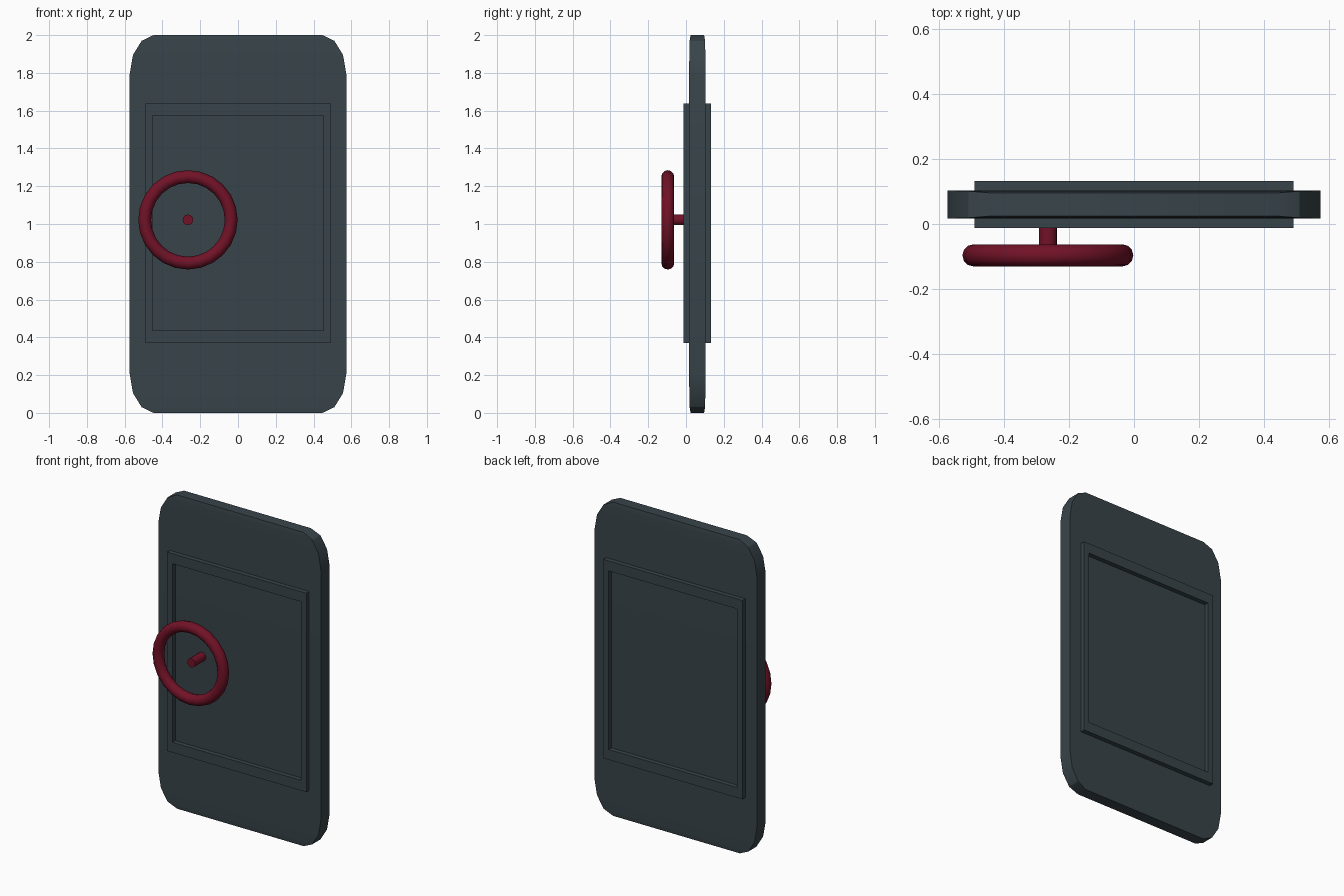
import bpy, bmesh, math
from mathutils import Matrix

if "Cube" in bpy.data.objects:
    bpy.data.objects.remove(bpy.data.objects["Cube"])


def material(name, rgb):
    m = bpy.data.materials.new(name)
    m.diffuse_color = (*rgb, 1)
    m.use_nodes = True
    m.node_tree.nodes["Principled BSDF"].inputs["Base Color"].default_value = m.diffuse_color
    return m


STEEL = material("dark slate steel", (0.040, 0.058, 0.068))
RED = material("deep red", (0.165, 0.006, 0.020))
YC = 0.06  # middle plane of the door


def make(name, bm, mat, smooth=None):
    bmesh.ops.recalc_face_normals(bm, faces=bm.faces)
    me = bpy.data.meshes.new(name)
    bm.to_mesh(me)
    bm.free()
    me.materials.append(mat)
    ob = bpy.data.objects.new(name, me)
    bpy.context.collection.objects.link(ob)
    if smooth:
        bpy.ops.object.select_all(action='DESELECT')
        ob.select_set(True)
        bpy.context.view_layer.objects.active = ob
        bpy.ops.object.shade_smooth_by_angle(angle=math.radians(smooth))
    return ob


# Door slab: rows of (half width, height from middle, half thickness), thinner at the ends
upper = [(0.574, 0.79, 0.0435), (0.556, 0.895, 0.0425),
         (0.51, 0.97, 0.041), (0.447, 1.0, 0.036)]
rows = [(x, -z, t) for x, z, t in reversed(upper)] + upper
bm = bmesh.new()
rings = [[bm.verts.new((sx * x, YC + sy * t, 1 + z))
          for sx, sy in ((-1, -1), (1, -1), (1, 1), (-1, 1))] for x, z, t in rows]
for a, b in zip(rings, rings[1:]):
    for i in range(4):
        j = (i + 1) % 4
        bm.faces.new((a[i], a[j], b[j], b[i]))
bm.faces.new(rings[0])
bm.faces.new(rings[-1])
make("door_slab", bm, STEEL, 30)

# Raised rectangular frame, standing out of both sides of the slab
bm = bmesh.new()
loops = []
for x, z0, z1 in ((0.491, 0.37, 1.638), (0.453, 0.435, 1.574)):
    for y in (YC - 0.0725, YC + 0.0725):
        loops.append([bm.verts.new(p) for p in
                      ((-x, y, z0), (x, y, z0), (x, y, z1), (-x, y, z1))])
of, ob_, nf, nb = loops
for a, b in ((of, nf), (nf, nb), (nb, ob_), (ob_, of)):
    for i in range(4):
        j = (i + 1) % 4
        bm.faces.new((a[i], a[j], b[j], b[i]))
make("door_frame_panel", bm, STEEL)

# Hand wheel ring
WX, WY, WZ = -0.265, -0.0965, 1.022
MAJOR, MINOR, NU, NV = 0.229, 0.034, 24, 12
bm = bmesh.new()
grid = []
for u in range(NU):
    a = 2 * math.pi * u / NU
    ring = []
    for v in range(NV):
        b = 2 * math.pi * v / NV
        r = MAJOR + MINOR * math.cos(b)
        ring.append(bm.verts.new((WX + r * math.cos(a), WY + MINOR * math.sin(b),
                                  WZ + r * math.sin(a))))
    grid.append(ring)
for u in range(NU):
    for v in range(NV):
        p, q = grid[u], grid[(u + 1) % NU]
        w = (v + 1) % NV
        bm.faces.new((p[v], q[v], q[w], p[w]))
make("wheel_ring", bm, RED, 40)

# Wheel stem
Y0, Y1 = -0.092, 0.03
bm = bmesh.new()
bmesh.ops.create_cone(bm, cap_ends=True, segments=16, radius1=0.028, radius2=0.028,
                      depth=Y1 - Y0,
                      matrix=Matrix.Translation((WX, (Y0 + Y1) / 2, WZ))
                      @ Matrix.Rotation(math.pi / 2, 4, 'X'))
make("wheel_stem", bm, RED, 40)
